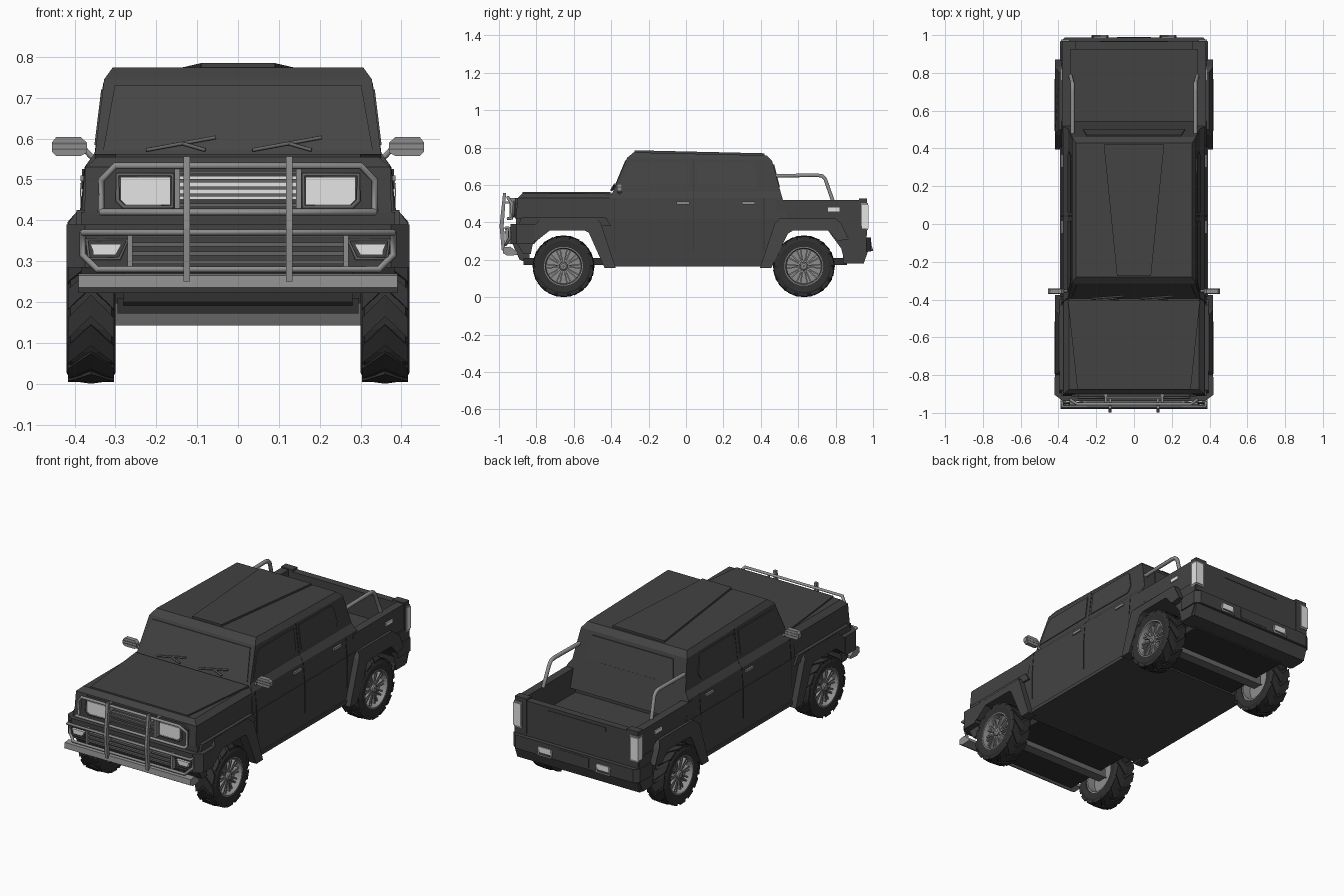
import bpy, bmesh, math
from mathutils import Vector

if "Cube" in bpy.data.objects:
    bpy.data.objects.remove(bpy.data.objects["Cube"])


def material(name, v):
    m = bpy.data.materials.new(name)
    m.diffuse_color = (v, v, v, 1)
    m.use_nodes = True
    m.node_tree.nodes["Principled BSDF"].inputs["Base Color"].default_value = m.diffuse_color
    return m


BODY = material("body charcoal", 0.055)
GLASS = material("tinted glass", 0.06)
BLACK = material("tyre black", 0.03)
STEEL = material("steel grey", 0.27)
DARKSTEEL = material("dark steel", 0.13)
LAMP = material("lamp white", 0.78)


def mesh(name, verts, faces, mat):
    me = bpy.data.meshes.new(name)
    me.from_pydata([tuple(v) for v in verts], [], faces)
    bm = bmesh.new()
    bm.from_mesh(me)
    bmesh.ops.recalc_face_normals(bm, faces=bm.faces)
    bm.to_mesh(me)
    bm.free()
    me.materials.append(mat)
    ob = bpy.data.objects.new(name, me)
    bpy.context.collection.objects.link(ob)
    return ob


def prism(name, pts, f0, f1, mat):
    """Polygon mapped to 3D by two functions and bridged."""
    n = len(pts)
    verts = [f0(*p) for p in pts] + [f1(*p) for p in pts]
    faces = [tuple(range(n)), tuple(range(n, 2 * n))]
    faces += [(i, (i + 1) % n, n + (i + 1) % n, n + i) for i in range(n)]
    return mesh(name, verts, faces, mat)


def side_prism(name, pts, x0, x1, mat):
    return prism(name, pts, lambda y, z: (x0, y, z), lambda y, z: (x1, y, z), mat)


def front_prism(name, pts, y0, y1, mat):
    return prism(name, pts, lambda x, z: (x, y0, z), lambda x, z: (x, y1, z), mat)


def top_prism(name, pts, z0, z1, mat):
    return prism(name, pts, lambda x, y: (x, y, z0), lambda x, y: (x, y, z1), mat)


def box(name, x0, x1, y0, y1, z0, z1, mat):
    return top_prism(name, [(x0, y0), (x1, y0), (x1, y1), (x0, y1)], z0, z1, mat)


def loft(name, sections, mat):
    """Stacked rectangles: z, y front, y back, half width."""
    verts, faces = [], []
    for z, a, b, w in sections:
        verts += [(-w, a, z), (w, a, z), (w, b, z), (-w, b, z)]
    for k in range(len(sections) - 1):
        for i in range(4):
            j = (i + 1) % 4
            faces.append((4 * k + i, 4 * k + j, 4 * k + 4 + j, 4 * k + 4 + i))
    faces += [(0, 1, 2, 3), tuple(len(verts) - 4 + i for i in range(4))]
    return mesh(name, verts, faces, mat)


def tube(name, pts, r, mat, closed=False):
    cu = bpy.data.curves.new(name, 'CURVE')
    cu.dimensions = '3D'
    cu.bevel_depth, cu.bevel_resolution, cu.use_fill_caps = r, 1, True
    sp = cu.splines.new('POLY')
    sp.points.add(len(pts) - 1)
    for p, c in zip(sp.points, pts):
        p.co = (*c, 1)
    sp.use_cyclic_u = closed
    cu.materials.append(mat)
    ob = bpy.data.objects.new(name, cu)
    bpy.context.collection.objects.link(ob)


# Lower body with wheel arches cut right through, and flat underside
side_prism("lower_body", [
    (-.91, .42), (-.91, .30), (-.87, .23), (-.83, .23), (-.82, .28), (-.74, .355), (-.52, .355),
    (-.43, .165), (.45, .165), (.55, .355), (.76, .355), (.83, .26), (.85, .18), (.93, .18),
    (.965, .25), (.965, .38), (.50, .38), (.50, .42)], -.385, .385, BODY)
box("floor_pan", -.295, .295, -.87, .86, .172, .21, BLACK)

# Hood, cabin and roof, which falls slightly to the rear
loft("hood", [(.42, -.91, -.36, .376), (.53, -.90, -.36, .373), (.555, -.875, -.36, .345)], BODY)
top_prism("hood_panel", [(-.30, -.875), (.30, -.875), (.35, -.405), (-.35, -.405)], .55, .563, BODY)
CABIN = [(.42, -.42, .545, .383), (.53, -.41, .515, .375), (.565, -.39, .505, .35),
         (.745, -.315, .46, .328), (.774, -.28, .43, .307)]
roofed = [loft("cabin", CABIN, BODY)]
roofed.append(top_prism("roof_panel", [(-.09, -.275), (.09, -.275), (.16, .42), (-.16, .42)], .765, .785, BODY))
for ob in roofed:
    for v in ob.data.vertices:
        if v.co.y > .3 and v.co.z > .7:
            v.co.z -= .016


def cabin_at(z, col):
    """Interpolated cabin outline: column 1 front, 2 back, 3 half width."""
    if z <= CABIN[0][0]:
        return .385
    for a, b in zip(CABIN, CABIN[1:]):
        if z <= b[0]:
            return a[col] + (b[col] - a[col]) * (z - a[0]) / (b[0] - a[0])


# Windscreen and rear glass lie on the sloping cabin faces
for name, pts, col, out in (
        ("windscreen", [(-.33, .572), (.33, .572), (.302, .73), (-.302, .73)], 1, -.004),
        ("rear_window", [(-.27, .59), (.27, .59), (.25, .71), (-.25, .71)], 2, .003)):
    prism(name, pts, lambda x, z: (x, cabin_at(z, col) - out, z),
          lambda x, z: (x, cabin_at(z, col) + out, z), GLASS)
box("rear_ledge", -.18, .18, .46, .50, .565, .585, BODY)


def flank(name, pts, s, mat, t=.004):
    return prism(name, pts, lambda y, z: (s * (cabin_at(z, 3) - .004), y, z),
                 lambda y, z: (s * (cabin_at(z, 3) + t), y, z), mat)


def flare_x(z):
    return .418 if z < .4 else .396


for s in (1, -1):
    # Side windows, door gaps and handles
    flank("front_side_window", [(-.36, .585), (.015, .59), (.015, .72), (-.29, .72), (-.32, .69)], s, GLASS)
    flank("rear_side_window", [(.06, .59), (.365, .585), (.385, .62), (.36, .71), (.34, .72), (.06, .72)], s, GLASS)
    zs = [.25, .42, .53, .565, .735]
    for y in (.04, -.385, .415):
        for a, b in zip(zs, zs[1:]):
            if y == .04 or b < .55:
                flank("door_gap", [(y, a), (y + .004, a), (y + .004, b), (y, b)], s, BLACK, .001)
    for y in (-.05, .30):
        box("door_handle", s * .37, s * .386, y, y + .068, .496, .51, STEEL)
    box("rocker_sill", s * .35, s * .392, -.42, .44, .165, .185, BODY)

    # Wheel arch flares, chamfered along the top
    for name, pts in (
            ("front_flare", [(-.86, .30), (-.86, .39), (-.80, .39), (-.78, .42), (-.48, .42), (-.455, .395), (-.375, .155),
                             (-.435, .155), (-.52, .345), (-.54, .355), (-.73, .355), (-.80, .30)]),
            ("rear_flare", [(.395, .155), (.475, .395), (.50, .42), (.80, .42), (.83, .395), (.87, .31),
                            (.81, .30), (.76, .355), (.57, .355), (.545, .34), (.455, .155)])):
        prism(name, pts, lambda y, z: (s * .365, y, z), lambda y, z: (s * flare_x(z), y, z), BODY)
    side_prism("front_fender_step", [(-.90, .38), (-.88, .425), (-.43, .425), (-.40, .38)], s * .36, s * .395, BODY)

    # Bed walls, roll bars, tail lamps and side markers
    side_prism("bed_wall", [(.48, .37), (.48, .52), (.965, .52), (.965, .37)], s * .335, s * .38, BODY)
    tube("bed_roll_bar", [(s * .325, .46, .648), (s * .325, .70, .652), (s * .325, .728, .648), (s * .325, .745, .63),
                          (s * .335, .785, .515)], .011, STEEL)
    box("tail_lamp_post", s * .31, s * .382, .925, .968, .33, .526, BODY)
    box("tail_lamp", s * .342, s * .387, .942, .976, .368, .492, LAMP)
    box("tail_lamp_frame", s * .334, s * .385, .936, .972, .358, .502, STEEL)
    box("side_marker", s * .375, s * .386, .76, .82, .458, .478, LAMP)
    box("rear_bumper_lamp", s * .145, s * .215, .97, .993, .265, .295, LAMP)
    tube("rear_tow_hook", [(s * .14, .98, .30), (s * .14, .995, .25), (s * .22, .995, .25), (s * .22, .98, .30)], .006, STEEL)

    # Mirrors and wipers
    front_prism("mirror", [(s * .37, .565), (s * .385, .558), (s * .445, .558), (s * .456, .568), (s * .456, .59),
                           (s * .445, .604), (s * .385, .604), (s * .37, .59)], -.368, -.343, STEEL)
    for z in (.574, .588):
        box("mirror_groove", s * .372, s * .454, -.370, -.342, z - .002, z + .002, DARKSTEEL)
    tube("mirror_arm", [(s * .34, -.355, .553), (s * .36, -.355, .557), (s * .38, -.355, .578)], .008, STEEL)
    x = -.225 if s < 0 else .035
    tube("wiper_blade", [(x, -.395, .572), (x + .17, -.383, .603)], .005, DARKSTEEL)
    tube("wiper_arm", [(x + .145, -.40, .572), (x + .09, -.393, .588)], .005, DARKSTEEL)

    # Head lamps, fog lamps and grille posts
    front_prism("head_lamp", [(s * .165, .438), (s * .275, .438), (s * .288, .45), (s * .288, .506), (s * .165, .506)],
                -.90, -.925, LAMP)
    tube("head_lamp_frame", [(s * .16, -.92, .433), (s * .28, -.92, .433), (s * .295, -.92, .448), (s * .295, -.92, .512),
                             (s * .16, -.92, .512)], .006, DARKSTEEL, True)
    front_prism("fog_lamp", [(s * .285, .342), (s * .30, .315), (s * .355, .315), (s * .355, .325), (s * .362, .342)],
                -.92, -.952, LAMP)
    tube("fog_lamp_frame", [(s * .27, -.947, .352), (s * .29, -.947, .306), (s * .365, -.947, .306),
                            (s * .37, -.947, .352)], .005, DARKSTEEL, True)
    box("upper_grille_post", s * .142, s * .155, -.945, -.90, .425, .53, STEEL)
    box("lower_grille_post", s * .258, s * .27, -.965, -.93, .285, .37, STEEL)
    # Upright rods of the brush guard
    side_prism("guard_rod", [(-.962, .556), (-.978, .556), (-.997, .38), (-.985, .25), (-.965, .25), (-.975, .38)],
               s * .118, s * .134, STEEL)
    for z in (.50, .34):
        box("guard_bracket", s * .12, s * .132, -.98, -.90, z, z + .012, STEEL)

# Bed tailgate and rear bumper
box("tailgate", -.335, .335, .925, .965, .33, .515, BODY)
box("tailgate_handle", -.18, .18, .96, .968, .475, .497, BODY)
top_prism("rear_bumper", [(-.392, .855), (.392, .855), (.392, .965), (.365, .988), (-.365, .988), (-.392, .965)],
          .245, .32, BODY)
side_prism("rear_valance", [(.84, .18), (.84, .25), (.975, .25), (.95, .18)], -.38, .38, BODY)
box("number_plate_recess", -.09, .09, .98, .99, .255, .31, BODY)

# Front bumper, skid bar and grilles
top_prism("front_bumper", [(-.42, -.81), (-.42, -.905), (-.375, -.938), (.375, -.938), (.42, -.905), (.42, -.81)],
          .285, .39, BODY)
side_prism("front_valance", [(-.93, .29), (-.89, .20), (-.84, .18), (-.83, .29)], -.28, .28, BODY)
side_prism("skid_bar", [(-.94, .27), (-.975, .265), (-.98, .235), (-.955, .222), (-.90, .225), (-.90, .24)],
           -.39, .39, STEEL)
box("grille_lamp_panel", -.142, .142, -.915, -.90, .452, .507, LAMP)
for z in (.437, .462, .479, .497, .517):
    box("upper_grille_slat", -.15, .15, -.926, -.90, z - .004, z + .004, DARKSTEEL)
for z in (.298, .319, .341, .362):
    box("lower_grille_slat", -.26, .26, -.952, -.93, z - .005, z + .005, DARKSTEEL)
front_prism("upper_grille_back", [(-.33, .42), (.33, .42), (.33, .50), (.295, .53), (-.295, .53), (-.33, .50)],
            -.90, -.914, BODY)
for name, y, w, z0, z1, c in (("upper_grille_frame", -.953, .335, .42, .534, .035),
                              ("lower_grille_frame", -.965, .38, .28, .37, .0)):
    d = .035 if c == 0 else 0
    e = y + .022
    tube(name, [(-w + d, y, z0), (w - d, y, z0), (w, e, z0 + d), (w, e, z1 - c), (w - c, y, z1),
                (-w + c, y, z1), (-w, e, z1 - c), (-w, e, z0 + d)], .0085, STEEL, True)


# Wheels
def wheel(cx, cy, s):
    cz, seg = .165, 32

    def at(x, a, r):
        return Vector((cx + s * x, cy - r * math.cos(a), cz + r * math.sin(a)))

    def lathe(name, prof, mat):
        n = len(prof)
        verts = [at(x, 2 * math.pi * i / seg, r) for i in range(seg) for x, r in prof]
        faces = [(i * n + k, i * n + (k + 1) % n, (i + 1) % seg * n + (k + 1) % n, (i + 1) % seg * n + k)
                 for i in range(seg) for k in range(n)]
        return mesh(name, verts, faces, mat)

    lathe("tyre", [(-.056, .104), (-.06, .138), (-.05, .157), (.05, .157), (.06, .138), (.056, .104)], BLACK)
    lathe("rim", [(-.052, .095), (-.052, .108), (.056, .108), (.056, .098), (.03, .093)], STEEL)
    lathe("rim_disc", [(-.005, .004), (-.005, .1), (.015, .1), (.015, .004)], STEEL)
    lathe("hub", [(0, .003), (0, .022), (.045, .022), (.05, .015), (.05, .003)], STEEL)
    for k in range(10):  # paired spokes
        a = 2 * math.pi * k / 10
        for d in (-.11, .11):
            prism("spoke", [(.016, a + d - .2), (.016, a + d + .2), (.1, a + d + .04), (.1, a + d - .04)],
                  lambda r, t: at(.012, t, r), lambda r, t: at(.036, t, r), STEEL)
    for k in range(14):  # chevron tread blocks
        a = 2 * math.pi * k / 14
        for e in (1, -1):
            prism("tread_block", [(0, a), (e * .056, a - .34), (e * .056, a - .02), (0, a + .32)],
                  lambda x, t: at(x, t, .14 if x else .15),
                  lambda x, t: at(x, t, .162 if x else .166), BLACK)


for cy in (-.655, .63):
    for s in (1, -1):
        wheel(s * .36, cy, s)
    box("axle", -.33, .33, cy - .028, cy + .028, .143, .197, DARKSTEEL)
